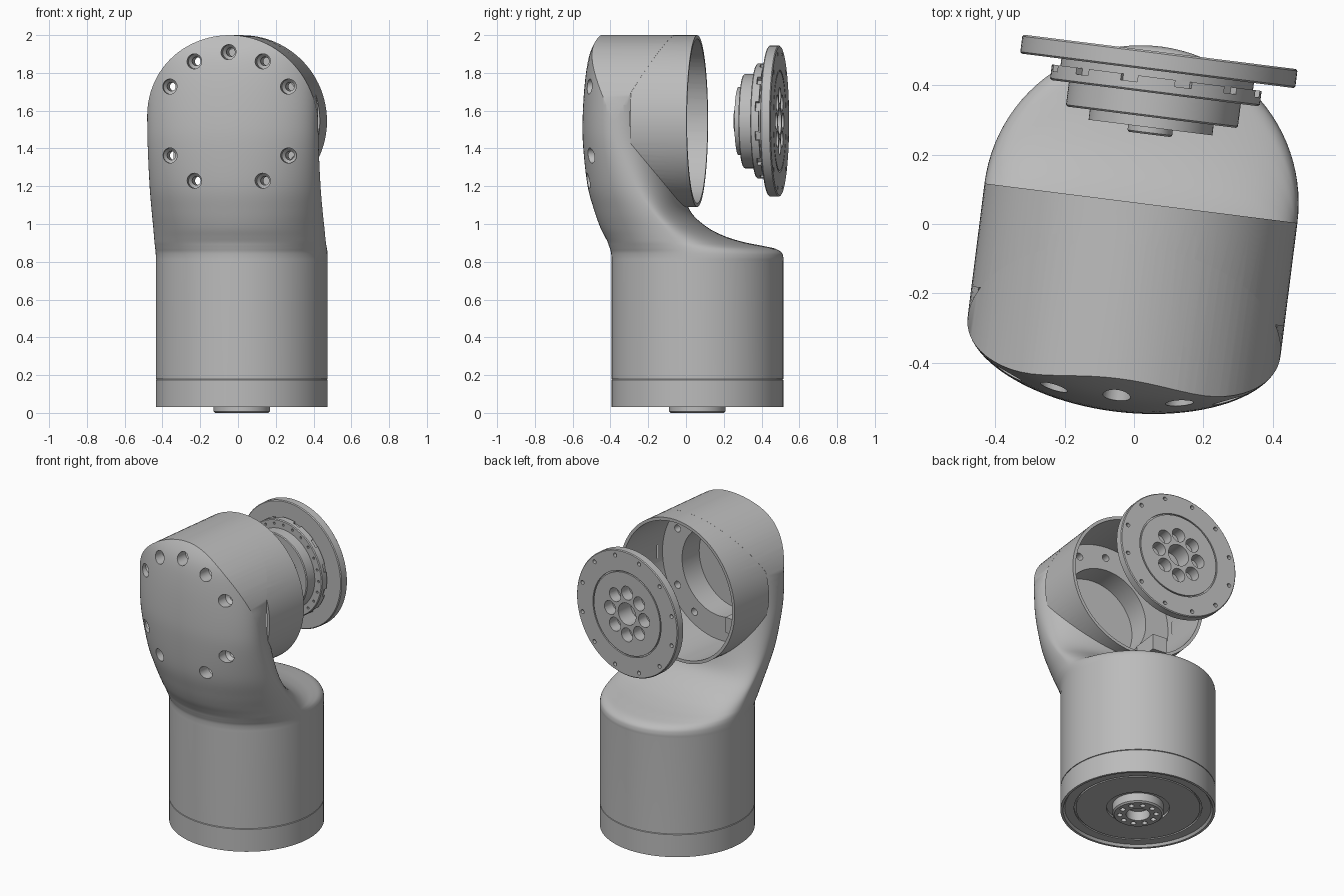
import bpy, bmesh, math
from mathutils import Matrix, Vector

if "Cube" in bpy.data.objects:
    bpy.data.objects.remove(bpy.data.objects["Cube"])

R = 0.455           # tube radius
HZ = 1.545          # height of the head axis
SEG = 96
AXIS = Matrix.Translation((0, 0, HZ)) @ Matrix.Rotation(math.radians(-90), 4, 'X')
PLACE = Matrix.Translation((0.02, 0.06, 0)) @ Matrix.Rotation(math.radians(-7.2), 4, 'Z')

grey = bpy.data.materials.new("cast_grey")
grey.use_nodes = True
COLOUR = (0.5, 0.5, 0.5, 1)
grey.diffuse_color = COLOUR
grey.node_tree.nodes["Principled BSDF"].inputs["Base Color"].default_value = COLOUR


def make(name, bm, matrix=Matrix()):
    bmesh.ops.recalc_face_normals(bm, faces=bm.faces)
    mesh = bpy.data.meshes.new(name)
    bm.to_mesh(mesh)
    bm.free()
    mesh.transform(matrix)
    mesh.materials.append(grey)
    obj = bpy.data.objects.new(name, mesh)
    bpy.context.scene.collection.objects.link(obj)
    return obj


def lathe(bm, profile, at=(0, 0), seg=SEG):
    """Closed solid turned round z from (radius, height) points on the axis at both ends."""
    part = bmesh.new()
    vs = [part.verts.new((r, 0, h)) for r, h in profile]
    es = [part.edges.new(p) for p in zip(vs, vs[1:])]
    bmesh.ops.spin(part, geom=vs + es, axis=(0, 0, 1), cent=(0, 0, 0),
                   angle=math.tau, steps=seg)
    bmesh.ops.remove_doubles(part, verts=part.verts, dist=1e-5)
    bmesh.ops.translate(part, verts=part.verts, vec=(at[0], at[1], 0))
    bmesh.ops.recalc_face_normals(part, faces=part.faces)
    tmp = bpy.data.meshes.new("tmp")
    part.to_mesh(tmp)
    part.free()
    bm.from_mesh(tmp)
    bpy.data.meshes.remove(tmp)
    return bm


def rod(bm, r, z0, z1, at=(0, 0), seg=20):
    return lathe(bm, [(0, z0), (r, z0), (r, z1), (0, z1)], at, seg)


def polar(r, deg):
    a = math.radians(deg)
    return r * math.cos(a), r * math.sin(a)


def combine(obj, other, operation):
    mod = obj.modifiers.new("cut", 'BOOLEAN')
    mod.object, mod.operation, mod.solver = other, operation, 'EXACT'
    dg = bpy.context.evaluated_depsgraph_get()
    mesh = bpy.data.meshes.new_from_object(obj.evaluated_get(dg))
    obj.modifiers.clear()
    obj.data = mesh
    bpy.data.objects.remove(other)


# Elbow: stacked sections (height, centre line, front reach, back reach)
rows = [Vector(r) for r in (
    (.78, 0, R, R), (.80, 0, R, R), (.825, 0, R, R),
    (.85, -.01, .457, .445), (.87, -.03, .463, .41), (.885, -.045, .468, .34),
    (.905, -.065, .475, .24), (.935, -.085, .49, .14), (.985, -.12, .515, .04),
    (1.07, -.19, .545, -.05), (1.2, -.28, .58, -.08), (1.4, -.36, .602, -.11),
    (1.55, -.385, .605, -.12), (1.75, -.39, .592, -.12), (1.9, -.39, .565, -.12),
    (2.0, -.39, .51, -.12), (2.04, -.39, .46, -.12), (2.08, -.39, .45, -.12))]


def spline(pts, n):
    for a, b, c, d in zip(pts, pts[1:], pts[2:], pts[3:]):
        for i in range(n):
            t = i / n
            yield 0.5 * (2 * b + (c - a) * t + (2 * a - 5 * b + 4 * c - d) * t ** 2
                         + (3 * b - a - 3 * c + d) * t ** 3)


bm = bmesh.new()
rings = []
for z, mid, front, back in [Vector((.18, 0, R, R))] + list(spline(rows, 5)):
    ring = []
    for i in range(SEG):
        a = math.tau * i / SEG
        reach = back - mid if i < SEG / 2 else front + mid
        ring.append(bm.verts.new((R * math.cos(a), mid + reach * math.sin(a), z)))
    rings.append(ring)
for lo, hi in zip(rings, rings[1:]):
    for i in range(SEG):
        j = (i + 1) % SEG
        bm.faces.new((lo[i], lo[j], hi[j], hi[i]))
bm.faces.new(rings[0])
bm.faces.new(rings[-1])
elbow = make("elbow_housing", bm)

# Round off the top of the elbow
bm = bmesh.new()
outline = [(-.6, 0), (.6, 0), (.6, 1.53)]
for i in range(SEG // 2 + 3):
    x, z = polar(R, -1.9 + i * 183.8 / (SEG // 2 + 2))
    outline.append((x, HZ + z))
outline.append((-.6, 1.53))
face = bm.faces.new([bm.verts.new((x, -1, z)) for x, z in outline])
out = bmesh.ops.extrude_face_region(bm, geom=[face])["geom"]
bmesh.ops.translate(bm, vec=(0, 2, 0),
                    verts=[g for g in out if isinstance(g, bmesh.types.BMVert)])
combine(elbow, make("envelope", bm), 'INTERSECT')

# Head tube, its stepped cavity and the front screw holes
combine(elbow, make("head_tube", rod(bmesh.new(), R - .0004, -.3, 0, seg=SEG), AXIS), 'UNION')
cavity = [(0, -.5), (.28, -.5), (.28, -.35), (.435, -.35), (.435, .2), (0, .2)]
combine(elbow, make("cavity", lathe(bmesh.new(), cavity), AXIS), 'DIFFERENCE')
bm = bmesh.new()
for k in range(12):
    if k not in (0, 3, 6):      # local +y points down here
        lathe(bm, [(0, -.8), (.04, -.8), (.04, -.49), (.023, -.47), (.023, -.3), (0, -.3)],
              polar(.365, 30 * k), 24)
combine(elbow, make("screw_holes", bm, AXIS), 'DIFFERENCE')

# Small mounting block inside the head
bm = bmesh.new()
bmesh.ops.create_cube(bm, size=1, matrix=Matrix.Translation((-.27, -.27, 1.33))
                      @ Matrix.Diagonal((.1, .18, .1, 1)))
block = make("inner_block", bm)

# Base ring with recessed underside and hub
base = make("base_ring", lathe(bmesh.new(), [
    (0, .06), (.07, .06), (.07, 0), (.14, 0), (.15, .008), (.15, .06), (.185, .06),
    (.185, .045), (.365, .045), (.365, .055), (.375, .055), (.375, .045), (.43, .045),
    (.44, .03), (R, .03), (R, .175), (.45, .18), (0, .18)]))
bm = bmesh.new()
for k in range(10):
    rod(bm, .016, -.1, .03, polar(.107, 36 * k))
combine(base, make("hub_holes", bm), 'DIFFERENCE')

# Output flange, turned round the head axis
flange = make("output_flange", lathe(bmesh.new(), [
    (0, .2), (.06, .2), (.065, .205), (.065, .22), (.18, .22), (.18, .25), (.245, .25),
    (.25, .255), (.25, .32), (.3, .32), (.305, .325), (.305, .365), (.28, .365),
    (.28, .385), (.395, .385), (.4, .39), (.4, .435), (.395, .44), (.27, .44),
    (.27, .43), (.262, .43), (.262, .44), (.07, .44), (.07, .33), (0, .33)]), AXIS)
bm = bmesh.new()
for k in range(8):
    rod(bm, .044, .37, .6, polar(.135, 45 * k))
for k in range(12):
    rod(bm, .013, .41, .6, polar(.365, 30 * k + 15), 12)
for k in range(24):
    rod(bm, .008, .2, .335, polar(.278, 15 * k), 10)
combine(flange, make("flange_holes", bm, AXIS), 'DIFFERENCE')
bm = bmesh.new()
for k in range(12):
    bmesh.ops.create_cube(bm, size=1, matrix=Matrix.Rotation(math.radians(30 * k + 15), 4, 'Z')
                          @ Matrix.Translation((.32, 0, .361))
                          @ Matrix.Diagonal((.08, .05, .03, 1)))
combine(flange, make("flange_slots", bm, AXIS), 'DIFFERENCE')

# Place the parts and smooth the curved surfaces
for obj in (elbow, block, base, flange):
    obj.data.transform(PLACE)
    bpy.ops.object.select_all(action='DESELECT')
    obj.select_set(True)
    bpy.context.view_layer.objects.active = obj
    bpy.ops.object.shade_smooth_by_angle(angle=math.radians(32))
